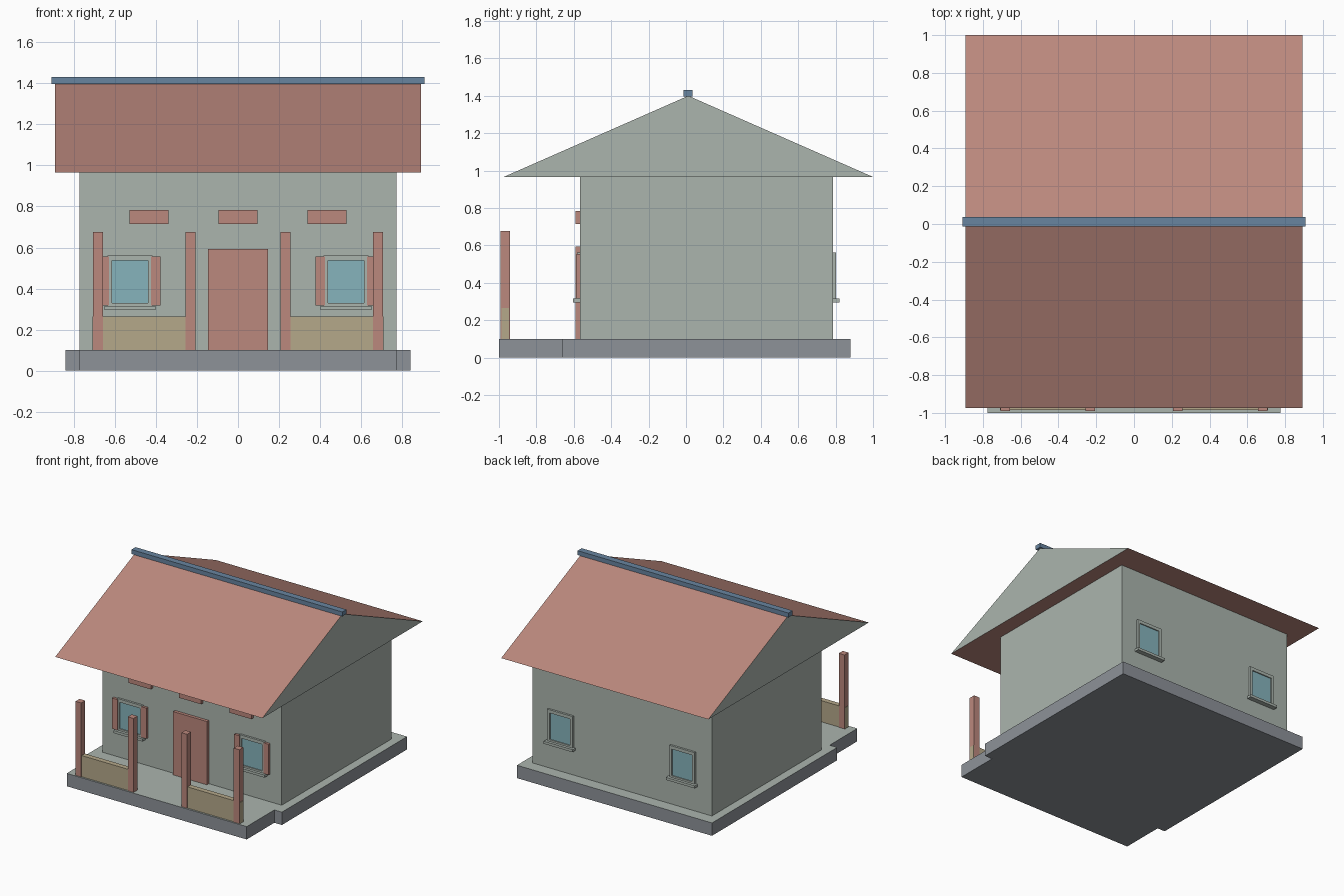
import bpy, bmesh

if "Cube" in bpy.data.objects:
    bpy.data.objects.remove(bpy.data.objects["Cube"])


def material(name, r, g, b):
    lin = lambda c: (c / 255 / 12.92) if c < 11 else ((c / 255 + 0.055) / 1.055) ** 2.4
    m = bpy.data.materials.new(name)
    m.diffuse_color = (lin(r), lin(g), lin(b), 1)
    m.use_nodes = True
    m.node_tree.nodes["Principled BSDF"].inputs["Base Color"].default_value = m.diffuse_color
    return m


SAGE = material("sage_grey", 171, 181, 174)
RED = material("brick_red", 187, 136, 125)
STONE = material("stone_grey", 141, 146, 153)
TAN = material("tan_panel", 181, 168, 138)
GLASS = material("window_glass", 134, 180, 188)
BLUE = material("slate_blue", 104, 133, 160)


def finish(name, bm, *mats):
    bmesh.ops.recalc_face_normals(bm, faces=bm.faces)
    mesh = bpy.data.meshes.new(name)
    bm.to_mesh(mesh)
    bm.free()
    for m in mats:
        mesh.materials.append(m)
    ob = bpy.data.objects.new(name, mesh)
    bpy.context.collection.objects.link(ob)
    return ob


def box(name, x, y, z, mat):
    """Box from (min, max) ranges on each axis."""
    bm = bmesh.new()
    bmesh.ops.create_cube(bm, size=1)
    for v in bm.verts:
        v.co = [r[0] if c < 0 else r[1] for c, r in zip(v.co, (x, y, z))]
    return finish(name, bm, mat)


def prism(name, profile, axis, lo, hi, *mats):
    """Extrude a 2D outline along x or z."""
    bm = bmesh.new()
    at = (lambda p: (lo, *p)) if axis == "x" else (lambda p: (*p, lo))
    face = bm.faces.new([bm.verts.new(at(p)) for p in profile])
    ext = bmesh.ops.extrude_face_region(bm, geom=[face])["geom"]
    move = (hi - lo, 0, 0) if axis == "x" else (0, 0, hi - lo)
    bmesh.ops.translate(bm, vec=move, verts=[v for v in ext if isinstance(v, bmesh.types.BMVert)])
    return finish(name, bm, *mats)


FRONT, BACK = -0.566, 0.785     # wall planes

# Foundation with porch step, light floor on top
outline = [(0.775, -1), (0.775, -0.66), (0.84, -0.66), (0.84, 0.88)]
outline += [(-x, y) for x, y in reversed(outline)]
base = prism("foundation", outline, "z", 0, 0.1, STONE, SAGE)
for p in base.data.polygons:
    p.material_index = int(p.normal.z > 0.5)

# House body
box("walls", (-0.773, 0.773), (FRONT, BACK), (0.1, 0.966), SAGE)

# Gabled roof: red slopes and underside, sage gable ends
roof = prism("roof", [(-0.975, 0.966), (1.0, 0.966), (0.0125, 1.4)], "x", -0.892, 0.892, RED, SAGE)
for p in roof.data.polygons:
    p.material_index = int(abs(p.normal.x) > 0.5)
box("ridge_cap", (-0.908, 0.908), (-0.014, 0.036), (1.396, 1.43), BLUE)

# Door and the plaques above
box("door", (-0.145, 0.145), (-0.59, FRONT), (0.1, 0.593), RED)
for i, cx in enumerate((-0.433, 0, 0.433)):
    box(f"wall_plaque_{i + 1}", (cx - 0.095, cx + 0.095), (-0.59, FRONT), (0.714, 0.783), RED)


def window(name, cx, wall, out):
    """Trim, glass and sill on a wall whose outward direction is out (-1 or 1)."""
    depth = lambda d: sorted((wall, wall + out * d))
    for s, side in ((-1, "left"), (1, "right")):
        box(f"{name}_{side}_trim", sorted((cx + s * 0.088, cx + s * 0.109)), depth(0.016), (0.316, 0.562), SAGE)
    box(f"{name}_top_trim", (cx - 0.088, cx + 0.088), depth(0.016), (0.537, 0.562), SAGE)
    box(f"{name}_bottom_trim", (cx - 0.088, cx + 0.088), depth(0.016), (0.316, 0.33), SAGE)
    box(f"{name}_glass", (cx - 0.088, cx + 0.088), depth(0.008), (0.33, 0.537), GLASS)
    box(f"{name}_sill", (cx - 0.124, cx + 0.124), depth(0.037), (0.296, 0.316), SAGE)


for s, side in ((-1, "left"), (1, "right")):
    cx = s * 0.526
    # Windows front and back, shutters on the front only
    window(f"front_{side}_window", cx, FRONT, -1)
    window(f"back_{side}_window", cx, BACK, 1)
    for t, part in ((-1, "left"), (1, "right")):
        box(f"{side}_window_{part}_shutter", sorted((cx + t * 0.102, cx + t * 0.148)),
            (-0.586, FRONT), (0.317, 0.555), RED)
    # Porch posts and low panel between them
    for px, part in ((0.231, "inner"), (0.681, "outer")):
        box(f"{side}_{part}_post", (s * px - 0.0245, s * px + 0.0245), (-0.991, -0.942), (0.1, 0.676), RED)
    box(f"{side}_porch_panel", sorted((s * 0.23, s * 0.709)), (-0.986, -0.946), (0.1, 0.265), TAN)
